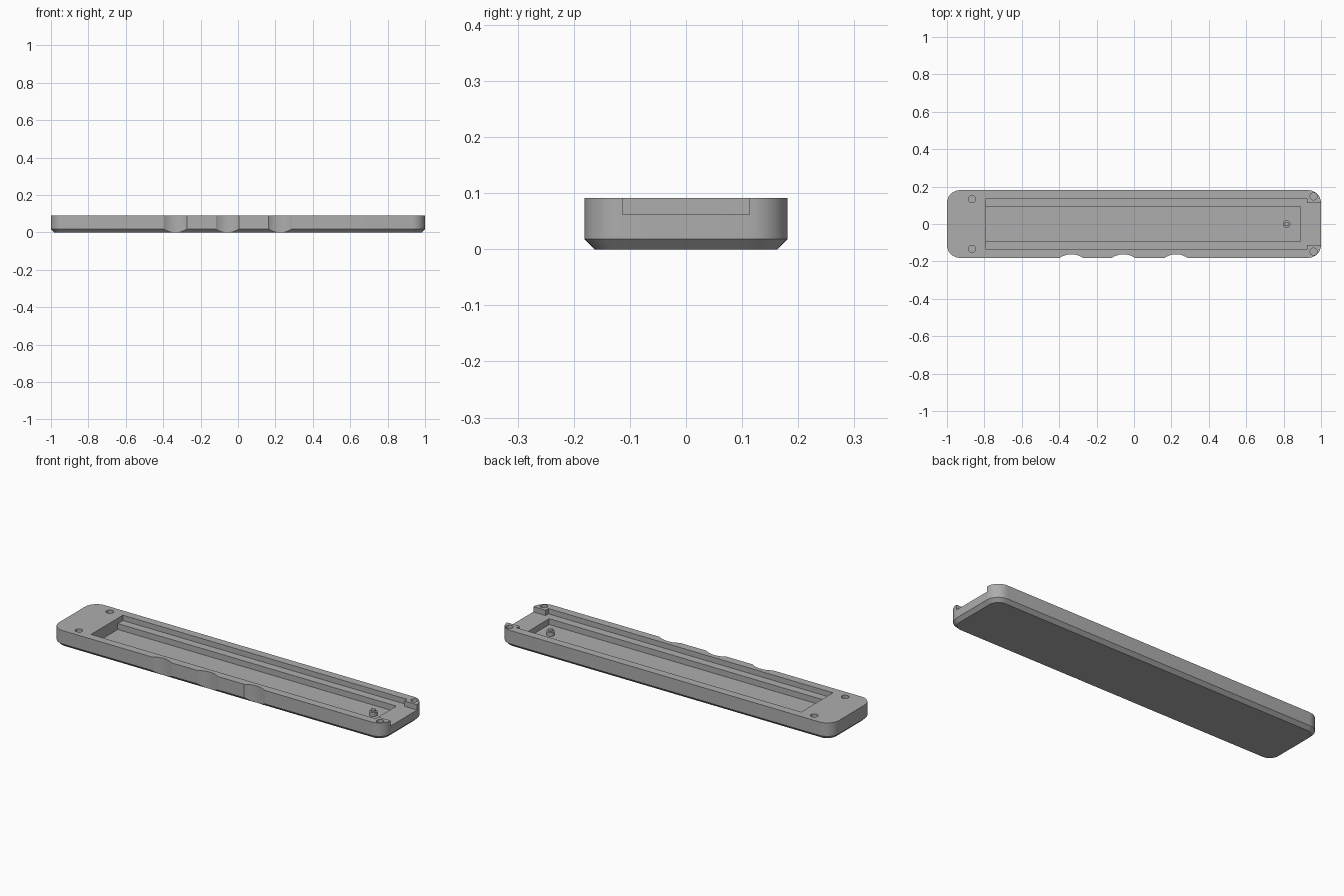
import bpy, bmesh
from math import pi, sin, cos, radians

cube = bpy.data.objects.get("Cube")
if cube:
    bpy.data.objects.remove(cube, do_unlink=True)

grey = bpy.data.materials.new("plain grey")
grey.use_nodes = True
colour = (0.42, 0.42, 0.42, 1)
grey.diffuse_color = colour
grey.node_tree.nodes["Principled BSDF"].inputs["Base Color"].default_value = colour

HEIGHT, OVER = 0.091, 0.12
LEDGE, FLOOR = 0.062, 0.03


def loft(name, outline_levels):
    """Closed solid through matching outlines, each given as (points, z)."""
    bm = bmesh.new()
    rings = [[bm.verts.new((x, y, z)) for x, y in pts] for pts, z in outline_levels]
    bm.faces.new(rings[0][::-1])
    bm.faces.new(rings[-1])
    n = len(rings[0])
    for low, high in zip(rings, rings[1:]):
        for i in range(n):
            j = (i + 1) % n
            bm.faces.new((low[i], low[j], high[j], high[i]))
    mesh = bpy.data.meshes.new(name)
    bm.to_mesh(mesh)
    bm.free()
    mesh.materials.append(grey)
    obj = bpy.data.objects.new(name, mesh)
    bpy.context.collection.objects.link(obj)
    return obj


def circle(x, y, r, n=32):
    return [(x + r * cos(2 * pi * i / n), y + r * sin(2 * pi * i / n)) for i in range(n)]


def rounded_rect(hx, hy, r, steps=10):
    pts = []
    for k, (sx, sy) in enumerate([(1, 1), (-1, 1), (-1, -1), (1, -1)]):
        for i in range(steps + 1):
            a = (k + i / steps) * pi / 2
            pts.append((sx * (hx - r) + r * cos(a), sy * (hy - r) + r * sin(a)))
    return pts


def cut(target, points, z0, z1):
    """Subtract a vertical prism from the target."""
    cutter = loft("cutter", [(points, z0), (points, z1)])
    cutter.hide_render = True
    mod = target.modifiers.new("cut", "BOOLEAN")
    mod.operation, mod.solver, mod.object = "DIFFERENCE", "EXACT", cutter
    bpy.context.view_layer.objects.active = target
    bpy.ops.object.modifier_apply(modifier=mod.name)
    bpy.data.objects.remove(cutter, do_unlink=True)


def shade(obj):
    bpy.ops.object.select_all(action="DESELECT")
    obj.select_set(True)
    bpy.context.view_layer.objects.active = obj
    bpy.ops.object.shade_smooth_by_angle(angle=radians(25))


# Tray body with a chamfered bottom edge
outer = rounded_rect(1, 0.181, 0.07)
tray = loft("tray_body", [(rounded_rect(0.982, 0.163, 0.052), 0), (outer, 0.018), (outer, HEIGHT)])

# Shallow recess, narrowing to an open slot at the left end
half = [(-0.79, 0.137), (0.925, 0.137), (0.925, 0.113), (1.1, 0.113)]
cut(tray, [(x, -y) for x, y in half] + half[::-1], LEDGE, OVER)

# Deep pocket inside the recess
cut(tray, [(-0.79, -0.093), (0.89, -0.093), (0.89, 0.093), (-0.79, 0.093)], FLOOR, OVER)

# Screw holes in the four corners
for side in (-1, 1):
    cut(tray, circle(-0.866, side * 0.133, 0.019), FLOOR, OVER)
    cut(tray, circle(0.96, side * 0.148, 0.019), FLOOR, OVER)

# Finger scallops along the front edge
for x in (-0.335, -0.057, 0.225):
    cut(tray, circle(x, -0.27, 0.108, 64), -0.05, OVER)
shade(tray)

# Stepped locating pin standing on the pocket floor
wide, narrow = circle(0.816, 0, 0.02), circle(0.816, 0, 0.012)
pin = loft("locating_pin", [(wide, FLOOR - 0.005), (wide, 0.051), (narrow, 0.052), (narrow, 0.061)])
shade(pin)
